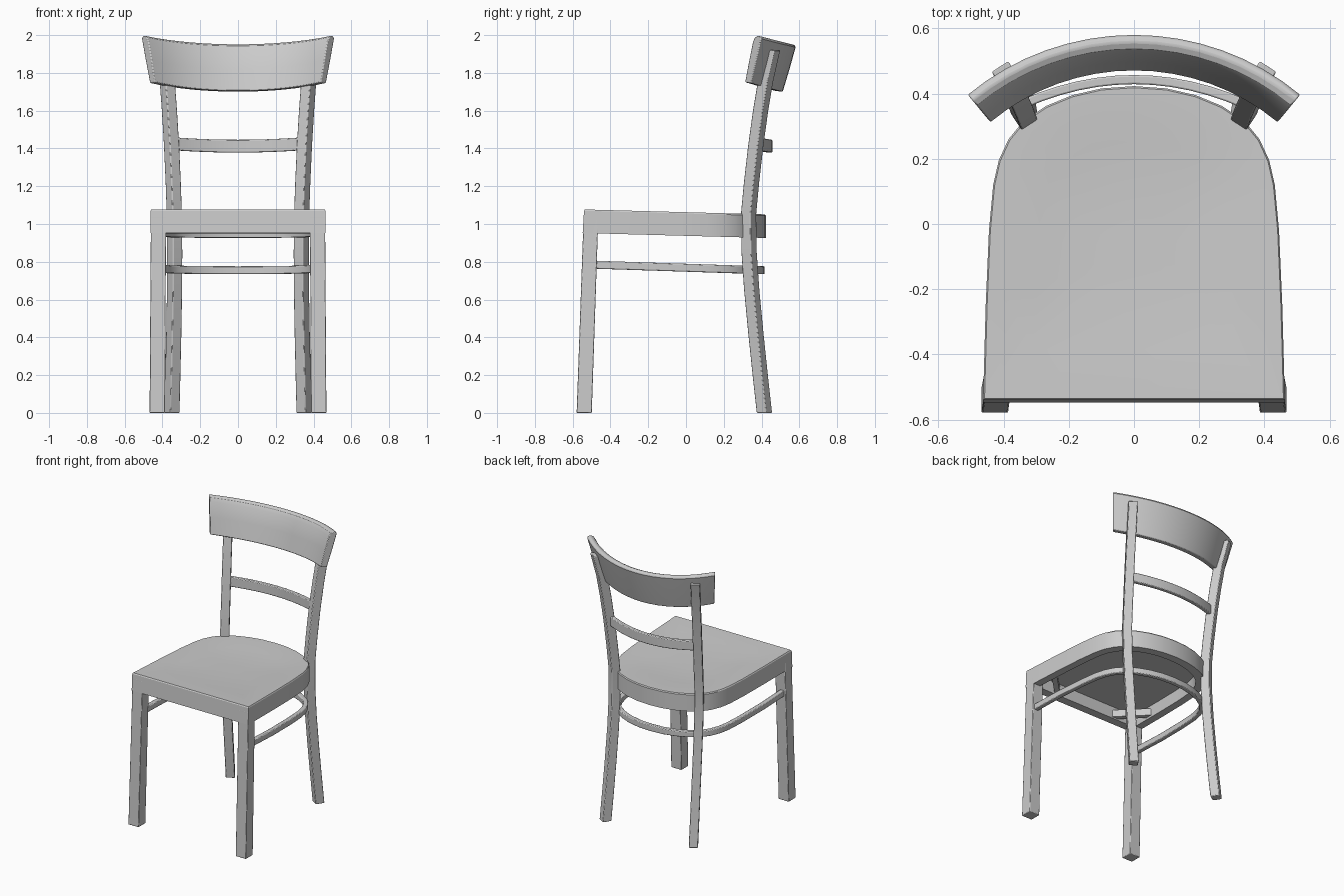
import bpy, bmesh, math
from mathutils import Vector

if "Cube" in bpy.data.objects:
    bpy.data.objects.remove(bpy.data.objects["Cube"])


def loft(name, rings, bevel=0.0):
    """Skin a list of equal-length closed rings and cap both ends."""
    bm = bmesh.new()
    vs = [[bm.verts.new(p) for p in r] for r in rings]
    n = len(rings[0])
    for a, b in zip(vs, vs[1:]):
        for i in range(n):
            j = (i + 1) % n
            bm.faces.new((a[i], a[j], b[j], b[i]))
    bm.faces.new(vs[0])
    bm.faces.new(vs[-1])
    bmesh.ops.recalc_face_normals(bm, faces=bm.faces)
    me = bpy.data.meshes.new(name)
    bm.to_mesh(me)
    bm.free()
    ob = bpy.data.objects.new(name, me)
    bpy.context.collection.objects.link(ob)
    if bevel:
        m = ob.modifiers.new("soft_edges", 'BEVEL')
        m.width, m.segments = bevel, 2
        m.limit_method, m.angle_limit = 'ANGLE', math.radians(40)
    return ob


def rect(c, w, d, ang=0.0):
    """Horizontal rectangle around c, turned by ang."""
    u = Vector((math.cos(ang), math.sin(ang), 0)) * w / 2
    v = Vector((-math.sin(ang), math.cos(ang), 0)) * d / 2
    c = Vector(c)
    return [c - u - v, c + u - v, c + u + v, c - u + v]


def bar(name, pts, w, h, bevel=0.005):
    """Sweep an upright w x h section along a path."""
    pts = [Vector(p) for p in pts]
    rings = []
    for i, p in enumerate(pts):
        t = pts[min(i + 1, len(pts) - 1)] - pts[max(i - 1, 0)]
        s = Vector((-t.y, t.x, 0)).normalized() * w / 2
        z = Vector((0, 0, h / 2))
        rings.append([p - s - z, p + s - z, p + s + z, p - s + z])
    return loft(name, rings, bevel)


# seat: solid rim, recessed underside, shallow dish on top
half = [(0.463, -0.54), (0.455, -0.25), (0.445, -0.02), (0.432, 0.12), (0.415, 0.195),
        (0.385, 0.26), (0.34, 0.315), (0.27, 0.362), (0.19, 0.395), (0.1, 0.416)]
outline = half + [(0, 0.423)] + [(-x, y) for x, y in reversed(half)]
MID = -0.08


def seat_ring(scale, z, front=0.0):
    r = []
    for x, y in outline:
        yy = MID + (y - MID) * scale - (front if y < -0.5 else 0)
        r.append((x * scale, yy, z - 0.027 * (yy + 0.54)))
    return r


loft("seat", [seat_ring(0.87, 1.035), seat_ring(0.88, 0.952), seat_ring(1.0, 0.952, 0.007),
              seat_ring(1.0, 1.07), seat_ring(0.99, 1.077), seat_ring(0.86, 1.075),
              seat_ring(0.66, 1.067), seat_ring(0.42, 1.06), seat_ring(0.18, 1.058)])

# legs and corner braces, mirrored left and right
rear_path = [(0.35, 0.415, 0.0), (0.345, 0.393, 0.2), (0.34, 0.37, 0.42), (0.336, 0.348, 0.65),
             (0.335, 0.334, 0.85), (0.337, 0.331, 1.05), (0.343, 0.347, 1.22),
             (0.352, 0.37, 1.42), (0.363, 0.395, 1.6), (0.374, 0.42, 1.75), (0.395, 0.458, 1.92)]
for s, side in ((1, "right"), (-1, "left")):
    loft("front_leg_" + side, [rect((s * 0.427, -0.539, 0), 0.082, 0.08),
                               rect((s * 0.421, -0.503, 1.04), 0.08, 0.078)], 0.004)
    loft("rear_leg_" + side,
         [rect((s * x, y, z), 0.06, 0.062, -s * math.radians(33)) for x, y, z in rear_path], 0.005)
    bar("corner_brace_" + side, [(s * 0.42, -0.31, 0.985), (s * 0.23, -0.5, 0.985)], 0.035, 0.05, 0)

# hoop stretcher: runs from the front legs around the back
hoop = [(x * 0.955, MID + (y - MID) * 0.955) for x, y in outline]
hoop[0], hoop[-1] = (0.432, -0.5), (-0.432, -0.5)
bar("hoop_stretcher", [(x, y, 0.785 - 0.033 * (y + 0.5)) for x, y in hoop], 0.032, 0.042)

# curved middle slat
slat = []
for i in range(13):
    t = i / 6 - 1
    slat.append((0.345 * t, 0.443 - 0.077 * t * t, 1.412 + 0.013 * t * t))
bar("middle_slat", slat, 0.028, 0.068)

# top rail: leaning section swept on an arc, rising to the ends
section = [(0.690, 1.705), (0.732, 1.70), (0.768, 1.82), (0.800, 1.935), (0.795, 1.947),
           (0.778, 1.952), (0.758, 1.943), (0.744, 1.92), (0.718, 1.82)]
rings = []
for i in range(17):
    t = i / 8 - 1
    a = t * math.radians(39.6)
    rings.append([(r * math.sin(a), -0.22 + r * math.cos(a), z + 0.046 * t * t) for r, z in section])
loft("top_rail", rings, 0.005)

# smooth shading with crisp edges
for ob in bpy.context.collection.objects:
    ob.select_set(True)
    bpy.context.view_layer.objects.active = ob
bpy.ops.object.shade_smooth_by_angle(angle=math.radians(30))
